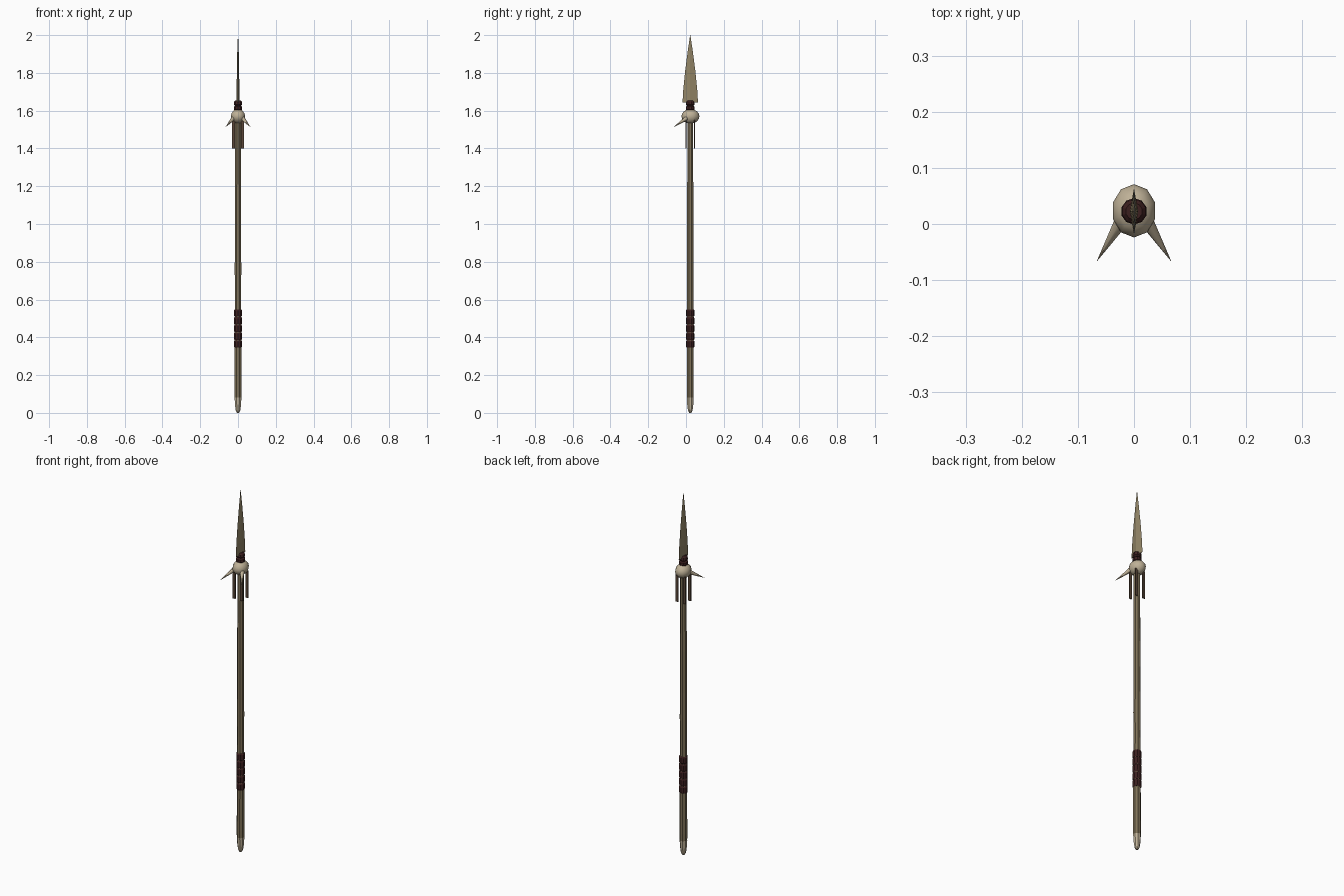
import bpy, bmesh, math
from mathutils import Vector

if "Cube" in bpy.data.objects:
    bpy.data.objects.remove(bpy.data.objects["Cube"])

CY = 0.0225  # y of the shaft axis


def mat(name, rgb):
    m = bpy.data.materials.new(name)
    m.diffuse_color = (*rgb, 1)
    m.use_nodes = True
    m.node_tree.nodes["Principled BSDF"].inputs["Base Color"].default_value = m.diffuse_color
    return m


WOOD = mat("weathered wood", (0.21, 0.165, 0.095))
BONE = mat("bone", (0.52, 0.44, 0.31))
STONE = mat("blade tan", (0.29, 0.235, 0.135))
LEATHER = mat("dark red leather", (0.045, 0.014, 0.014))
STRIP = mat("brown hide", (0.10, 0.062, 0.04))


def finish(bm, name, material, smooth=None):
    bmesh.ops.recalc_face_normals(bm, faces=bm.faces)
    me = bpy.data.meshes.new(name)
    bm.to_mesh(me)
    bm.free()
    me.materials.append(material)
    ob = bpy.data.objects.new(name, me)
    bpy.context.collection.objects.link(ob)
    if smooth:
        bpy.ops.object.select_all(action='DESELECT')
        ob.select_set(True)
        bpy.context.view_layer.objects.active = ob
        bpy.ops.object.shade_smooth_by_angle(angle=math.radians(smooth))
    return ob


def lathe(name, profile, sides, material, smooth=None):
    """Revolve (radius, z) pairs about the shaft axis, with capped ends."""
    bm = bmesh.new()
    rings = []
    for r, z in profile:
        rings.append([bm.verts.new((r * math.cos(a), CY + r * math.sin(a), z))
                      for a in (2 * math.pi * (i + 0.5) / sides for i in range(sides))])
    for a, b in zip(rings, rings[1:]):
        for i in range(sides):
            j = (i + 1) % sides
            bm.faces.new((a[i], a[j], b[j], b[i]))
    bm.faces.new(rings[0])
    bm.faces.new(rings[-1])
    return finish(bm, name, material, smooth)


# Shaft with slightly uneven thickness
lathe("shaft", [(0.0195, 0.08), (0.0200, 0.12), (0.0190, 0.33), (0.0185, 0.56),
                (0.0175, 0.64), (0.0190, 0.76), (0.0175, 0.9), (0.0180, 1.13),
                (0.0165, 1.3), (0.0165, 1.64)], 8, WOOD)

# Rounded butt
lathe("butt_cap", [(0.006, 0.0), (0.013, 0.012), (0.017, 0.04), (0.0197, 0.082)], 8, BONE)

# Grip bands
for i in range(5):
    z = 0.345 + i * 0.041
    lathe(f"grip_band_{i + 1}", [(0.019, z), (0.0225, z + 0.006), (0.0225, z + 0.033),
                                 (0.019, z + 0.039)], 10, LEATHER)

# Binding below the blade
for i in range(2):
    z = 1.600 + i * 0.027
    lathe(f"blade_binding_{i + 1}", [(0.017, z), (0.0235, z + 0.006),
                                     (0.0235 - 0.002 * i, z + 0.021), (0.015, z + 0.028)],
          10, LEATHER)

# Bone ball around the shaft
bm = bmesh.new()
bmesh.ops.create_uvsphere(bm, u_segments=10, v_segments=8, radius=1)
for v in bm.verts:
    v.co = Vector((v.co.x * 0.0395, CY + 0.001 + v.co.y * 0.0475, 1.57 + v.co.z * 0.039))
finish(bm, "bone_ball", BONE, 60)

# Pair of bone spikes pointing forward and down
for s, side in ((-1, "left"), (1, "right")):
    base, tip = Vector((s * 0.022, 0.006, 1.562)), Vector((s * 0.066, -0.066, 1.513))
    d = tip - base
    bm = bmesh.new()
    bmesh.ops.create_cone(bm, cap_ends=True, segments=8, radius1=0.0125, radius2=0.0003,
                          depth=d.length)
    rot = d.to_track_quat('Z', 'Y')
    for v in bm.verts:
        v.co = rot @ v.co + (base + tip) / 2
    finish(bm, f"{side}_spike", BONE, 60)

# Hanging hide strips at the four corners
for sx in (-1, 1):
    for sy in (-1, 1):
        bm = bmesh.new()
        bmesh.ops.create_cube(bm, size=1)
        for v in bm.verts:
            v.co = Vector((sx * 0.023 + v.co.x * 0.015, CY + sy * 0.0225 + v.co.y * 0.005,
                           1.475 + v.co.z * 0.15))
        finish(bm, f"strip_{'right' if sx > 0 else 'left'}_{'back' if sy > 0 else 'front'}", STRIP)

# Leaf blade, diamond in section
bm = bmesh.new()
rings = []
for w, t, z in [(0.041, 0.0075, 1.642), (0.037, 0.0075, 1.71), (0.027, 0.006, 1.81),
                (0.014, 0.004, 1.91), (0.0008, 0.0005, 2.0)]:
    rings.append([bm.verts.new(p) for p in ((t, CY, z), (0, CY + w, z), (-t, CY, z), (0, CY - w, z))])
for a, b in zip(rings, rings[1:]):
    for i in range(4):
        bm.faces.new((a[i], a[(i + 1) % 4], b[(i + 1) % 4], b[i]))
bm.faces.new(rings[0])
bm.faces.new(rings[-1])
finish(bm, "blade", STONE)
